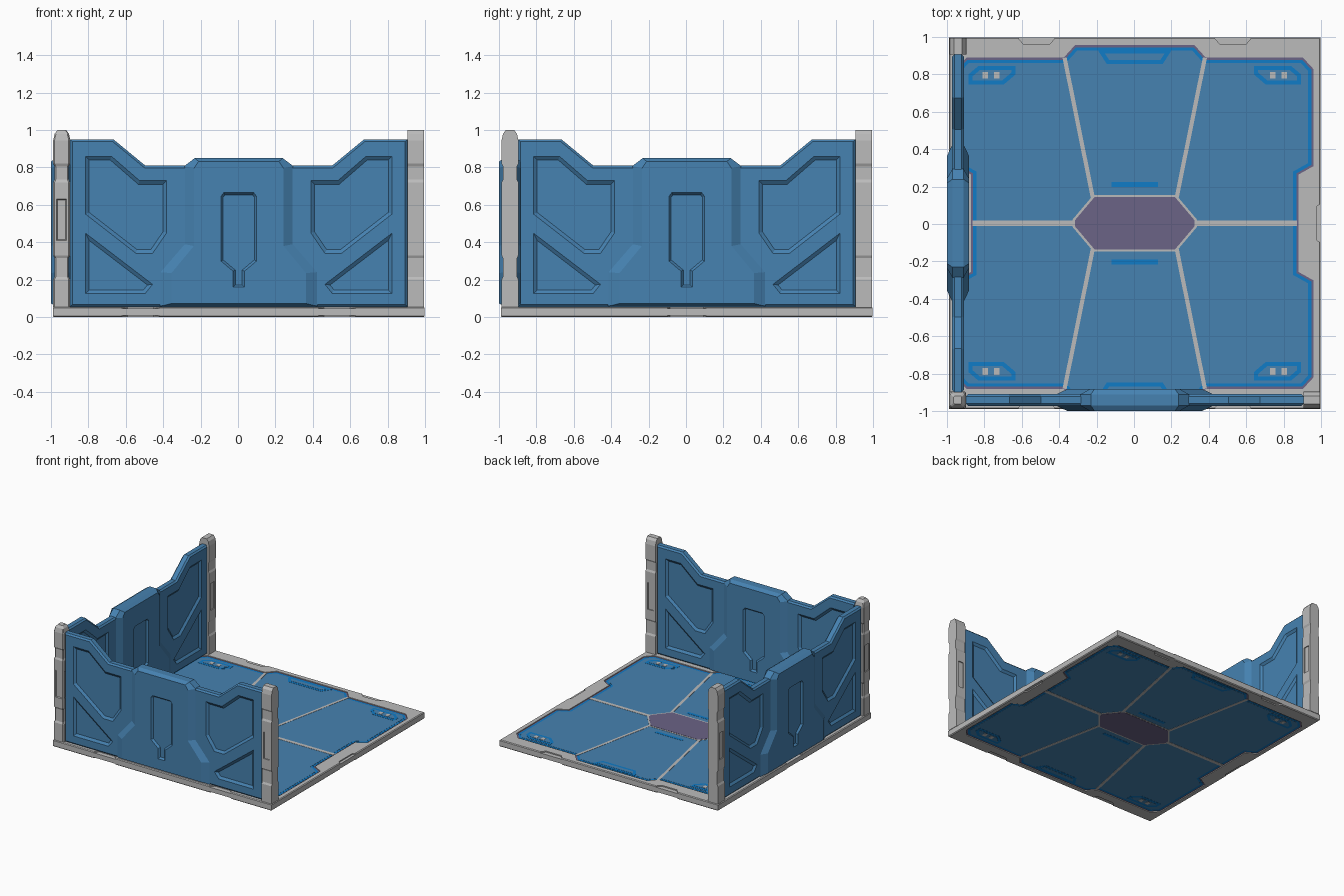
import bpy, bmesh, math

if "Cube" in bpy.data.objects:
    bpy.data.objects.remove(bpy.data.objects["Cube"])

def material(name, rgb):
    m = bpy.data.materials.new(name)
    m.diffuse_color = (*rgb, 1)
    m.use_nodes = True
    m.node_tree.nodes["Principled BSDF"].inputs["Base Color"].default_value = m.diffuse_color
    return m

STEEL = material("steel blue", (0.061, 0.223, 0.440))
BRIGHT = material("bright blue", (0.005, 0.200, 0.570))
GRAY = material("light gray", (0.50, 0.50, 0.50))
MAUVE = material("dark mauve", (0.145, 0.125, 0.240))
C, H = 0.004, 0.055          # plan centre offset, floor height

def inset(poly, d):
    """Offset a closed polygon inwards by d with mitred corners."""
    n = len(poly)
    area = sum(poly[i][0] * poly[(i+1) % n][1] - poly[(i+1) % n][0] * poly[i][1] for i in range(n))
    s = 1 if area > 0 else -1
    normals = []
    for i in range(n):
        (x0, y0), (x1, y1) = poly[i], poly[(i+1) % n]
        l = math.hypot(x1-x0, y1-y0)
        normals.append((-(y1-y0)/l*s, (x1-x0)/l*s))
    out = []
    for i in range(n):
        a, b = normals[i-1], normals[i]
        k = d / (1 + a[0]*b[0] + a[1]*b[1])
        out.append((poly[i][0] + (a[0]+b[0])*k, poly[i][1] + (a[1]+b[1])*k))
    return out

def mirror(poly):
    return [(-x, y) for x, y in poly]

def rect(x0, y0, x1, y1):
    return [(x0, y0), (x1, y0), (x1, y1), (x0, y1)]

def mesh_of(shells, upright):
    """Each shell is a loft through (polygon, depth) layers, capped at both ends."""
    bm = bmesh.new()
    for layers in shells:
        rings = [[bm.verts.new((a, w, b) if upright else (a, b, w)) for a, b in p] for p, w in layers]
        n = len(rings[0])
        for r, q in zip(rings, rings[1:]):
            for i in range(n):
                bm.faces.new((r[i], r[(i+1) % n], q[(i+1) % n], q[i]))
        bm.faces.new(rings[0])
        bm.faces.new(rings[-1])
    bmesh.ops.recalc_face_normals(bm, faces=bm.faces)
    me = bpy.data.meshes.new("part")
    bm.to_mesh(me)
    bm.free()
    return me

def make(name, mat, shells, upright=False, loc=(0, 0, 0), turn=0, cuts=()):
    """cuts: list of (shells, upright) groups removed from the part."""
    ob = bpy.data.objects.new(name, mesh_of(shells, upright))
    bpy.context.collection.objects.link(ob)
    for cut, up in cuts:
        cutter = bpy.data.objects.new("cutter", mesh_of(cut, up))
        cutter.hide_render = True
        bpy.context.collection.objects.link(cutter)
        mod = ob.modifiers.new("cut", 'BOOLEAN')
        mod.object, mod.operation, mod.solver = cutter, 'DIFFERENCE', 'EXACT'
        bpy.context.view_layer.update()
        new = bpy.data.meshes.new_from_object(ob.evaluated_get(bpy.context.evaluated_depsgraph_get()))
        ob.modifiers.clear()
        ob.data = new
        bpy.data.objects.remove(cutter)
    ob.data.materials.clear()
    ob.data.materials.append(mat)
    ob.location = loc
    ob.rotation_euler = (0, 0, turn)
    return ob

def recess(poly, surface, depth, slope):
    """Sloped-edge cutters on both faces of an upright slab."""
    return [[(inset(poly, -0.002), s*(surface+0.002)), (inset(poly, slope), s*(surface-depth))] for s in (1, -1)]

# Walls
half = [(0.902, H), (0.902, 0.95), (0.67, 0.95), (0.50, 0.81)]
outline = half + mirror(half)[::-1]
upper = [(0.82, 0.55), (0.82, 0.86), (0.68, 0.86), (0.53, 0.73), (0.385, 0.73),
         (0.385, 0.45), (0.46, 0.34), (0.55, 0.34)]
lower = [(0.82, 0.125), (0.82, 0.45), (0.46, 0.175), (0.50, 0.125)]
panels = [c for p in (upper, lower) for q in (p, mirror(p)) for c in recess(q, 0.031, 0.014, 0.02)]
base = [(0.42, 0.058), (0.42, 0.24), (0.29, 0.39), (0.29, 0.808), (0.235, 0.85)]
face = [(0.36, 0.072), (0.36, 0.235), (0.24, 0.38), (0.24, 0.795), (0.215, 0.832)]
base, face = base + mirror(base)[::-1], face + mirror(face)[::-1]
key = [(0.03, 0.16), (0.03, 0.245), (0.095, 0.30), (0.095, 0.645), (0.08, 0.665)]
key = key + mirror(key)[::-1]
for side, loc, turn in (("front", (C, -0.941, 0), 0), ("left", (-0.941, C, 0), math.pi/2)):
    make(side + "_wall", STEEL,
         [[(inset(outline, 0.012), -0.031), (outline, -0.019), (outline, 0.019), (inset(outline, 0.012), 0.031)]],
         True, loc, turn, [(panels, True)])
    make(side + "_wall_thick_middle", STEEL,
         [[(face, -0.059), (base, -0.03), (base, 0.03), (face, 0.059)]],
         True, loc, turn, [(recess(key, 0.059, 0.015, 0.012), True)])

# Posts: pinched side profile as (height, half width)
steps = [(H, .045), (.20, .045), (.215, .038), (.315, .038), (.33, .045), (.72, .045),
         (.735, .038), (.805, .038), (.82, .045), (.945, .045), (.98, .037), (1.0, .022)]
side_profile = [(h, z) for z, h in steps] + [(-h, z) for z, h in steps[::-1]]
slot = rect(-0.026, 0.41, 0.026, 0.63)
# end posts: profile runs across the wall, so the slots are cut on the rotated sides
slot_x = [[[(w, b) for b in (-0.026, 0.026)] for w in (s*0.047, s*0.037)] for s in (1, -1)]
slot_x = [[(rect(min(a[0][0], b[0][0]), -0.026, max(a[0][0], b[0][0]), 0.026), 0.41),
           (rect(min(a[0][0], b[0][0]), -0.026, max(a[0][0], b[0][0]), 0.026), 0.63)] for a, b in slot_x]
for name, loc, turn in (("front_right_post", (0.95, -0.941, 0), math.pi/2),
                        ("back_left_post", (-0.941, 0.95, 0), 0)):
    make(name, GRAY, [[(side_profile, -0.045), (side_profile, 0.045)]], True, loc, turn, [(slot_x, False)])

def octagon(h, c=0.007):
    q = [(h, h-c), (h-c, h)]
    return q + mirror(q)[::-1] + [(-x, -y) for x, y in q] + [(x, -y) for x, y in q[::-1]]

make("corner_post", GRAY, [[(octagon(h), z) for z, h in steps]], False, (-0.943, -0.941, 0), 0,
     [(slot_x, False), (recess(slot, 0.045, 0.008, 0.004), True)])

# Floor frame with sunken field and edge notches on both faces
quarter = [(0.875, 0.26), (0.955, 0.305), (0.955, 0.825), (0.90, 0.885), (0.38, 0.885), (0.32, 0.952)]
field = quarter + mirror(quarter)[::-1] + [(-x, -y) for x, y in quarter] + [(x, -y) for x, y in quarter[::-1]]
square = rect(-0.994, -0.994, 0.994, 0.994)
trap = [(-0.115, 1.01), (-0.07, 0.957), (0.07, 0.957), (0.115, 1.01)]
small = [(-0.115, 1.01), (-0.09, 0.972), (0.09, 0.972), (0.115, 1.01)]
notches = [[(x + dx, y*s) for x, y in trap] for dx in (-0.525, 0.525) for s in (1, -1)]
notches += [[(y*s, x) for x, y in small] for s in (1, -1)]

def both(poly, z0, z1):
    return [[(poly, z0), (poly, z1)], [(poly, H-z0), (poly, H-z1)]]

make("floor_frame", GRAY, [[(inset(square, .006), 0), (square, .006), (square, H-.006), (inset(square, .006), H)]],
     False, (C, C, 0), 0,
     [(both(field, H-0.008, H+0.01), False), ([c for n in notches for c in both(n, H-0.009, H+0.01)], False)])

# Floor plates, stacked thinly inside the sunken field on both faces
def plates(name, mat, polys, z0, z1):
    make(name, mat, [s for p in polys for s in both(p, z0, z1)], False, (C, C, 0))

def bar(p, q, w):
    l = math.hypot(q[0]-p[0], q[1]-p[1])
    nx, ny = -(q[1]-p[1])/l*w/2, (q[0]-p[0])/l*w/2
    return [(p[0]+nx, p[1]+ny), (q[0]+nx, q[1]+ny), (q[0]-nx, q[1]-ny), (p[0]-nx, p[1]-ny)]

def four(poly):
    return [[(x*a, y*b) for x, y in poly] for a in (1, -1) for b in (1, -1)]

plates("floor_backing", MAUVE, [field], 0.0460, 0.0485)
plates("floor_trim", BRIGHT, [inset(field, 0.011)], 0.0480, 0.0498)
plates("floor_panels", STEEL, [inset(field, 0.028)], 0.0490, 0.0510)

# Dividing ribs and central hexagon
hexagon = [(0.32, 0.016), (0.215, 0.14), (-0.215, 0.14), (-0.32, 0.016),
           (-0.32, -0.016), (-0.215, -0.14), (0.215, -0.14), (0.32, -0.016)]
ribs = four(bar((0.225, 0.14), (0.375, 0.885), 0.022))
ribs += [bar((s*0.32, 0), (s*0.868, 0), 0.03) for s in (1, -1)]
plates("floor_ribs", GRAY, ribs + [inset(hexagon, -0.012)], 0.0500, 0.0525)
plates("floor_hexagon", MAUVE, [hexagon], 0.0515, 0.0540)

# Corner badges, edge badges and short marker strips
badge = [(0.70, 0.742), (0.89, 0.742), (0.89, 0.795), (0.835, 0.842), (0.638, 0.842), (0.638, 0.795)]
edge = [(-0.20, 0.93), (-0.15, 0.852), (0.15, 0.852), (0.20, 0.93)]
edges = [[(x, y*s) for x, y in edge] for s in (1, -1)]
strips = [rect(-0.125, s*0.207-0.013, 0.125, s*0.207+0.013) for s in (1, -1)]
plates("badge_outlines", BRIGHT, four(badge) + edges + strips, 0.0500, 0.0522)
plates("badge_centres", STEEL, four(inset(badge, 0.022)) + [inset(e, 0.022) for e in edges], 0.0510, 0.0534)
plates("badge_studs", GRAY, [q for x in (0.737, 0.80) for q in four(rect(x-0.015, 0.775, x+0.015, 0.810))],
       0.0520, 0.0550)
